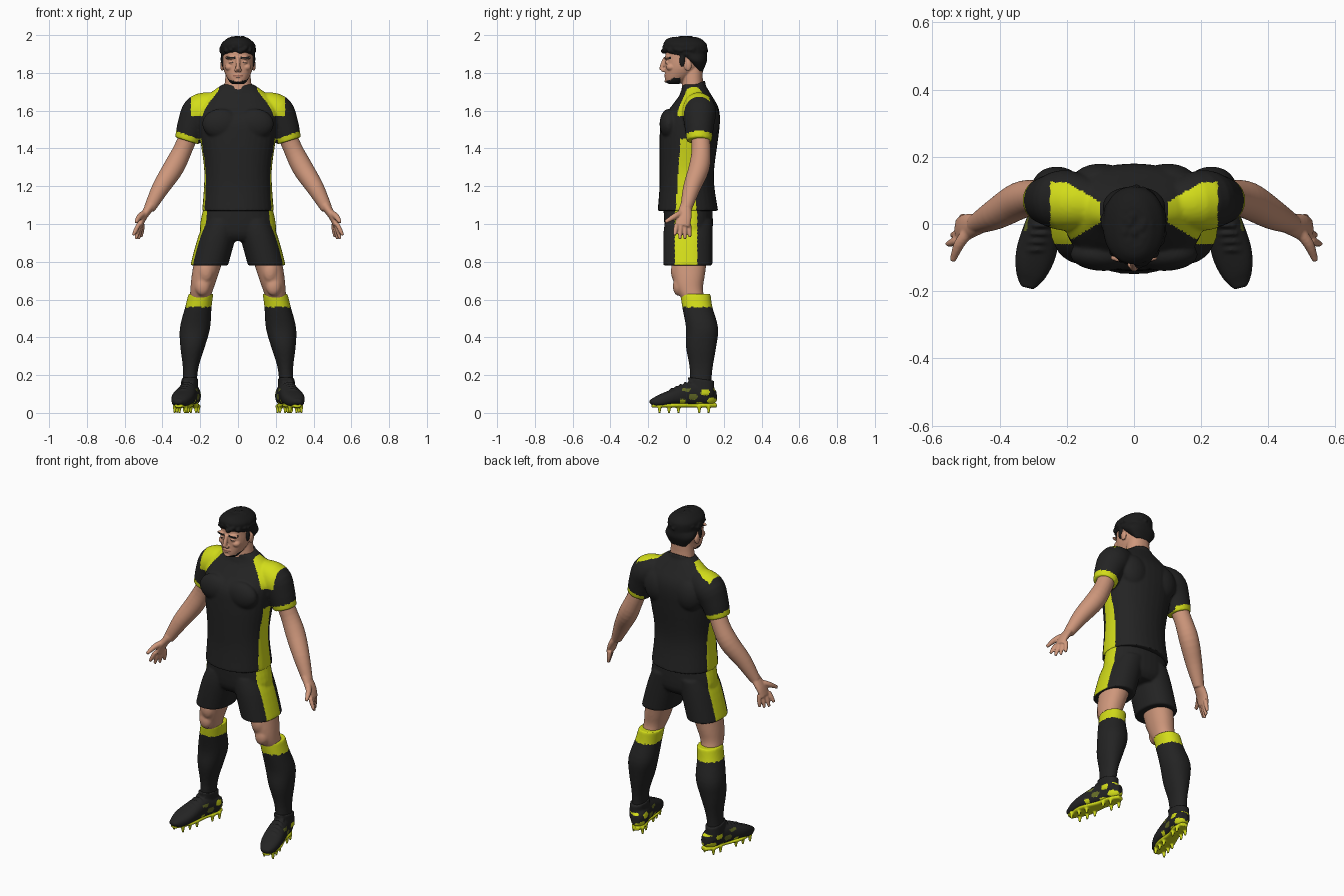
import bpy, bmesh, math, random
from mathutils import Vector, Matrix

random.seed(4)
if "Cube" in bpy.data.objects:
    bpy.data.objects.remove(bpy.data.objects["Cube"])


def material(name, red, green, blue):
    mat = bpy.data.materials.new(name)
    mat.use_nodes = True
    mat.diffuse_color = (red, green, blue, 1)
    mat.node_tree.nodes["Principled BSDF"].inputs["Base Color"].default_value = mat.diffuse_color
    return mat


BLACK = material("black fabric", .017, .017, .017)
YELLOW = material("bright yellow", .65, .72, .01)
SKIN = material("skin", .62, .31, .2)
HAIR = material("black hair", .011, .011, .011)
LIPS = material("lips", .4, .16, .11)
OLIVE = material("olive", .13, .15, .02)


def smooth_path(keys, steps=4):
    """Catmull-Rom spline through the key rings."""
    keys = [Vector(key) for key in keys]
    keys = [keys[0], *keys, keys[-1]]
    path = []
    for before, start, end, after in zip(keys, keys[1:], keys[2:], keys[3:]):
        leave, arrive = (end - before) / 2, (after - start) / 2
        for step in range(steps):
            t = step / steps
            ease = t * t * (3 - 2 * t)
            path.append(start.lerp(end, ease) + leave * (t * (1 - t) ** 2) - arrive * (t * t * (1 - t)))
    return path + [keys[-1]]


def unit_ring(power, count=32):
    """Superellipse: a power above two makes it squarer."""
    def squarer(value):
        return math.copysign(abs(value) ** (2 / power), value)
    angles = [math.tau * i / count for i in range(count)]
    return [(squarer(math.cos(a)), squarer(math.sin(a))) for a in angles]


def bridge(bm, rings):
    rings = [[bm.verts.new(point) for point in ring] for ring in rings]
    for low, high in zip(rings, rings[1:]):
        for i in range(len(low)):
            bm.faces.new((low[i - 1], low[i], high[i], high[i - 1]))
    bm.faces.new(rings[0])
    bm.faces.new(rings[-1])


def centre_line(z):
    return 0


def loft(bm, keys, axis=centre_line, power=2.2, tilt=0):
    """Level rings given as height, front, back, half width."""
    rings = []
    for z, front, back, half in smooth_path(keys):
        middle, depth = (front + back) / 2, (back - front) / 2
        rings.append([(axis(z) + half * u, middle + depth * v, z + tilt * v) for u, v in unit_ring(power)])
    bridge(bm, rings)


def tube(bm, keys, power=2):
    """Rings square to a path, given as x, y, z and one or two radii."""
    path = smooth_path(keys)
    spots = [key.xyz if len(key) == 4 else Vector(key[:3]) for key in path]
    whole = (spots[-1] - spots[0]).normalized()
    side = Vector((1, 0, 0)) if abs(whole.y) > .85 else Vector((0, 1, 0))
    rings = []
    for i, key in enumerate(path):
        along = spots[min(i + 1, len(spots) - 1)] - spots[max(i - 1, 0)]
        across = along.cross(side).normalized()
        over = along.cross(across).normalized()
        rings.append([spots[i] + across * (key[3] * u) + over * (key[-1] * v) for u, v in unit_ring(power)])
    bridge(bm, rings)


def ball(bm, centre, radii):
    place = Matrix.Translation(centre) @ Matrix.Diagonal((*radii, 1))
    bmesh.ops.create_uvsphere(bm, u_segments=20, v_segments=14, radius=1, matrix=place)


def mirror(bm):
    copied = bmesh.ops.duplicate(bm, geom=bm.verts[:] + bm.edges[:] + bm.faces[:])["geom"]
    corners = [item for item in copied if isinstance(item, bmesh.types.BMVert)]
    bmesh.ops.scale(bm, vec=(-1, 1, 1), verts=corners)


def sculpt(name, bm, base, rule=None, voxel=.007, relax=4):
    """Fuse the overlapping forms into one skin, then colour its faces by rule."""
    bmesh.ops.recalc_face_normals(bm, faces=bm.faces)
    mesh = bpy.data.meshes.new(name)
    bm.to_mesh(mesh)
    bm.free()
    part = bpy.data.objects.new(name, mesh)
    bpy.context.scene.collection.objects.link(part)
    fuse = part.modifiers.new("fuse", "REMESH")
    fuse.mode, fuse.voxel_size = "VOXEL", voxel
    soften = part.modifiers.new("soften", "SMOOTH")
    soften.factor, soften.iterations = .5, relax
    graph = bpy.context.evaluated_depsgraph_get()
    part.data = bpy.data.meshes.new_from_object(part.evaluated_get(graph))
    part.modifiers.clear()
    part.data.materials.clear()
    palette = [base]
    for face in part.data.polygons:
        face.use_smooth = True
        x, y, z = face.center
        colour = (rule(abs(x), y, z, face.normal) if rule else None) or base
        if colour not in palette:
            palette.append(colour)
        face.material_index = palette.index(colour)
    for colour in palette:
        part.data.materials.append(colour)


# Shirt: sleeves, chest and shoulder blades, then trunk and collar
CUFF = Vector((.27, .07, 1.44))
DOWN_ARM = Vector((.33, 0, -.94))
bm = bmesh.new()
tube(bm, [(.12, .06, 1.63, .07), (.2, .07, 1.6, .09), (.24, .07, 1.53, .08), (*CUFF, .066)])
ball(bm, (.09, -.09, 1.53), (.1, .05, .08))
ball(bm, (.1, .12, 1.55), (.09, .06, .1))
mirror(bm)
loft(bm, [(1.07, -.15, .17, .19), (1.2, -.14, .15, .18), (1.3, -.14, .15, .18), (1.45, -.14, .17, .2),
          (1.55, -.13, .18, .21), (1.62, -.08, .17, .21), (1.69, -.03, .13, .15), (1.74, -.02, .1, .08)])
loft(bm, [(1.68, -.04, .11, .09), (1.73, -.03, .1, .08)], tilt=.03)


def shirt_rule(x, y, z, normal):
    past_cuff = (Vector((x, y, z)) - CUFF).dot(DOWN_ARM)
    on_cuff = x > .21 and past_cuff > -.03
    on_flank = z < 1.45 and .1 < x < .21 and abs(y) < .13 - z * .07
    on_shoulder = z > 1.57 and .1 < x < .25 and abs(y - .035) < min(.09, x * .6 - .03)
    return YELLOW if on_cuff or on_flank or on_shoulder else None


sculpt("shirt", bm, BLACK, shirt_rule)


# The legs spread and bow gently along this line
def leg_line(z):
    return .26 - .16 * z * z


def shorts_line(z):
    return leg_line(z) - .01


# Shorts with side panels
bm = bmesh.new()
loft(bm, [(.78, -.12, .14, .1), (.94, -.12, .14, .1), (1.02, -.11, .14, .09)], shorts_line)
mirror(bm)
loft(bm, [(.91, -.08, .11, .12), (.96, -.11, .14, .2), (1.1, -.12, .14, .18)])


def shorts_rule(x, y, z, normal):
    faces_out = abs(normal.x) > max(.4, abs(normal.z))
    return YELLOW if faces_out and abs(y) < .06 and x > .13 else None


sculpt("shorts", bm, BLACK, shorts_rule)

# Bare legs with kneecaps and thigh muscle
bm = bmesh.new()
loft(bm, [(.57, 0, .11, .05), (.65, -.05, .09, .06), (.73, -.07, .1, .07), (.87, -.08, .12, .08)], leg_line)
ball(bm, (leg_line(.67), -.04, .67), (.04, .03, .05))
ball(bm, (leg_line(.75), -.05, .75), (.04, .03, .06))
mirror(bm)
sculpt("legs", bm, SKIN)

# Socks with a bright top band
bm = bmesh.new()
loft(bm, [(.1, .02, .13, .04), (.23, .02, .14, .04), (.35, 0, .16, .065), (.45, 0, .17, .08),
          (.56, -.02, .14, .07), (.63, -.03, .13, .066)], leg_line)
mirror(bm)
sculpt("socks", bm, BLACK, lambda x, y, z, normal: YELLOW if z > .56 else None)


# The feet turn out along this line
def foot_line(y):
    return .27 - .25 * y


# Boots: foot, ankle cuff and laces
bm = bmesh.new()
foot = [(.16, .09, .03, .02), (.12, .09, .05, .045), (.03, .1, .06, .05), (-.08, .08, .04, .06),
        (-.15, .06, .03, .045), (-.19, .06, .01, .02)]
tube(bm, [(foot_line(y), y, z, tall, wide) for y, z, tall, wide in foot], power=2.5)
loft(bm, [(.1, .02, .15, .045), (.18, .01, .15, .045)], leg_line, tilt=-.01)
for lace in range(5):
    y, z = .02 - lace * .024, .17 - lace * .011
    tube(bm, [(foot_line(y) + side * .03, y, z - abs(side) * .012, .007) for side in (-1, 0, 1)])
mirror(bm)


def boot_rule(x, y, z, normal):
    blotch = math.sin(y * 75 + z * 60) + math.sin(z * 110 - y * 40)
    if y > -.03 and z < .13 and blotch > .35:
        return YELLOW if y > .08 or z < .07 else OLIVE


sculpt("boots", bm, BLACK, boot_rule, voxel=.006, relax=2)

# Soles and studs
bm = bmesh.new()
outline = [(.16, .02), (.1, .04), (.03, .035), (-.08, .05), (-.18, .02)]
tube(bm, [(foot_line(y), y, .04, .012, wide) for y, wide in outline], power=3)
for y in (.12, .07, -.04, -.09, -.14):
    for side in (-.03, .03):
        place = Matrix.Translation((foot_line(y) + side, y, .02))
        bmesh.ops.create_cone(bm, cap_ends=True, segments=12, radius1=.006, radius2=.012, depth=.04, matrix=place)
mirror(bm)
sculpt("soles", bm, YELLOW, voxel=.005, relax=1)

# Arms, palms, fingers and thumbs
bm = bmesh.new()
tube(bm, [(.24, .07, 1.52, .05), (.29, .08, 1.4, .05), (.34, .07, 1.3, .055), (.41, .03, 1.19, .046),
          (.47, 0, 1.08, .03)])
tube(bm, [(.46, 0, 1.1, .026, .03), (.5, -.01, 1.04, .02, .04), (.52, -.02, .99, .016, .04)])
for finger, length in enumerate((.06, .08, .08, .07)):
    knuckle = Vector((.525 - finger * .007, finger * .022 - .05, 1))
    tip = knuckle + Vector((.03 - finger * .007, -.01 + finger * .005, -length))
    tube(bm, [(*knuckle, .012), (*knuckle.lerp(tip, .5), .012), (*tip, .008)])
tube(bm, [(.49, -.02, 1.06, .017), (.52, -.06, 1.04, .016), (.54, -.11, 1.01, .009)])
mirror(bm)
sculpt("arms", bm, SKIN, voxel=.005, relax=3)

# Head: brows, cheeks, eyelids, ears and nostrils, then skull, neck, nose, mouth and chin
bm = bmesh.new()
ball(bm, (.035, -.1, 1.88), (.035, .015, .01))
ball(bm, (.045, -.08, 1.83), (.025, .025, .02))
ball(bm, (.035, -.1, 1.856), (.015, .01, .01))
ball(bm, (.084, .01, 1.84), (.01, .02, .03))
ball(bm, (.01, -.12, 1.814), (.01, .012, .01))
mirror(bm)
loft(bm, [(1.74, -.09, -.04, .03), (1.76, -.11, 0, .05), (1.82, -.11, .07, .077), (1.88, -.11, .09, .08),
          (1.95, -.1, .07, .07), (1.98, -.05, .04, .03)])
loft(bm, [(1.66, -.03, .11, .08), (1.75, -.02, .09, .07), (1.84, -.02, .09, .06)])
tube(bm, [(0, -.11, 1.88, .01), (0, -.125, 1.84, .012), (0, -.13, 1.815, .012)])
for z, half in ((1.79, .027), (1.78, .022), (1.755, .02)):
    ball(bm, (0, -.105, z), (half, .01, .007))


def face_rule(x, y, z, normal):
    on_beard = z < 1.775 and normal.z < -.35 and y < -.03
    on_eyebrow = y < -.07 and .014 < x < .06 and abs(z - 1.88) < .005
    on_eye = y < -.08 and .022 < x < .046 and abs(z - 1.856) < .003
    if on_beard or on_eyebrow or on_eye:
        return HAIR
    return LIPS if y < -.09 and x < .026 and abs(z - 1.785) < .004 else None


sculpt("head", bm, SKIN, face_rule, voxel=.004, relax=3)

# Hair: a cap with short tousled clumps and sideburns
bm = bmesh.new()
ball(bm, (.08, -.02, 1.865), (.01, .016, .035))
mirror(bm)
loft(bm, [(1.81, .06, .09, .05), (1.86, 0, .11, .09), (1.89, -.04, .11, .09), (1.9, -.1, .11, .09),
          (1.95, -.12, .11, .09), (1.98, -.1, .08, .06), (1.99, -.07, .05, .04)])
for clump in range(110):
    angle, rise = random.uniform(0, math.tau), random.random()
    spread = math.sqrt(1 - rise * rise)
    centre = (.086 * spread * math.cos(angle), .11 * spread * math.sin(angle) - .006, 1.91 + .076 * rise)
    size = random.uniform(.01, .016)
    ball(bm, centre, (size, size * 1.3, size * .9))
sculpt("hair", bm, HAIR, voxel=.005, relax=2)
